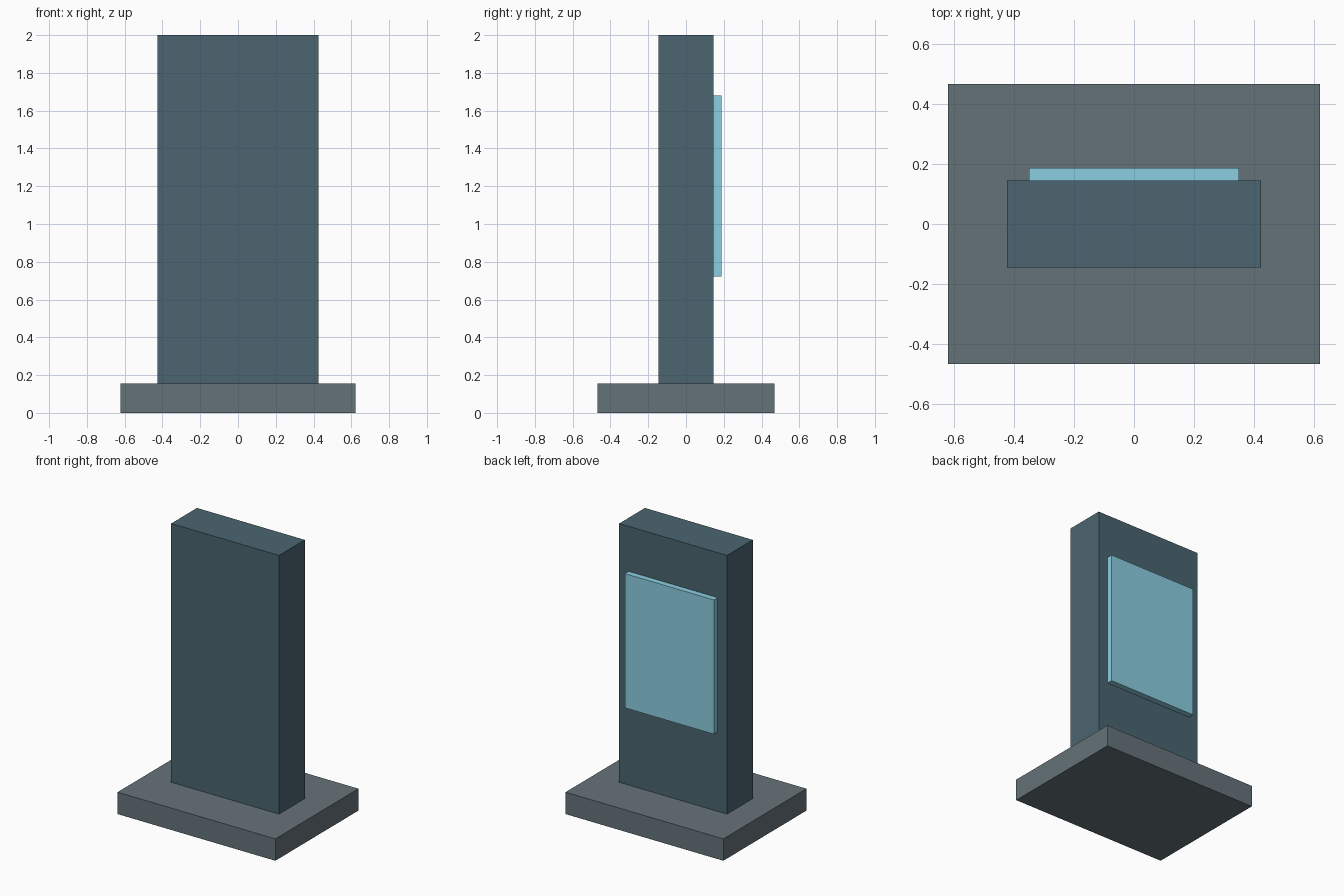
import bpy

if "Cube" in bpy.data.objects:
    bpy.data.objects.remove(bpy.data.objects["Cube"])


def material(name, color):
    mat = bpy.data.materials.new(name)
    mat.diffuse_color = (*color, 1.0)
    mat.use_nodes = True
    mat.node_tree.nodes["Principled BSDF"].inputs["Base Color"].default_value = mat.diffuse_color
    return mat


def box(name, x, y, z, mat):
    """Box spanning the (min, max) range on each axis."""
    spans = (x, y, z)
    bpy.ops.mesh.primitive_cube_add(size=1, location=[(a + b) / 2 for a, b in spans])
    obj = bpy.context.object
    obj.name = name
    obj.scale = [b - a for a, b in spans]
    bpy.ops.object.transform_apply(location=False, rotation=False, scale=True)
    obj.data.materials.append(mat)
    return obj


base_grey = material("base_grey", (0.13, 0.17, 0.19))
slate = material("slate", (0.07, 0.13, 0.16))
light_blue = material("light_blue", (0.26, 0.62, 0.75))

# Wide foot plate
box("base_plate", (-0.622, 0.622), (-0.468, 0.468), (0, 0.156), base_grey)

# Upright slab
box("pillar", (-0.425, 0.425), (-0.145, 0.145), (0.156, 2.0), slate)

# Raised panel on the back face
box("screen_panel", (-0.351, 0.351), (0.145, 0.187), (0.722, 1.679), light_blue)
